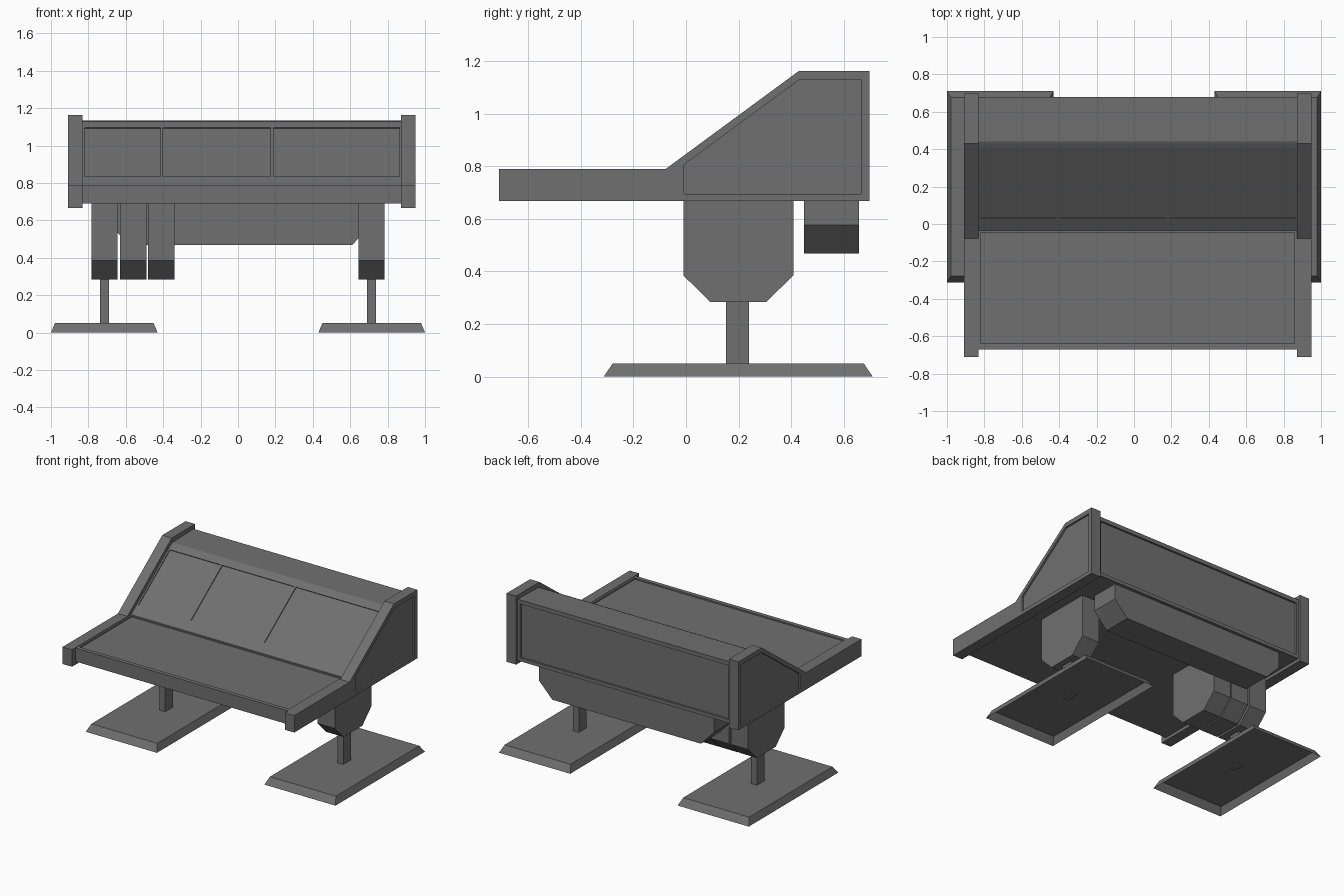
import bpy, bmesh, math

if "Cube" in bpy.data.objects:
    bpy.data.objects.remove(bpy.data.objects["Cube"])

# One dark grey for the whole model
dark = bpy.data.materials.new("dark_grey")
dark.diffuse_color = (0.16, 0.16, 0.16, 1)
dark.use_nodes = True
dark.node_tree.nodes["Principled BSDF"].inputs["Base Color"].default_value = dark.diffuse_color


def finish(name, bm):
    bmesh.ops.recalc_face_normals(bm, faces=bm.faces)
    me = bpy.data.meshes.new(name)
    bm.to_mesh(me)
    bm.free()
    me.materials.append(dark)
    ob = bpy.data.objects.new(name, me)
    bpy.context.collection.objects.link(ob)
    return ob


def extrude(name, profile, lo, hi, axis="x"):
    """Extrude a (y, z) profile along x, or an (x, z) profile along y."""
    put = (lambda a, b, t: (t, a, b)) if axis == "x" else (lambda a, b, t: (a, t, b))
    bm = bmesh.new()
    face = bm.faces.new([bm.verts.new(put(a, b, lo)) for a, b in profile])
    new = bmesh.ops.extrude_face_region(bm, geom=[face])["geom"]
    move = (hi - lo, 0, 0) if axis == "x" else (0, hi - lo, 0)
    bmesh.ops.translate(bm, vec=move,
                        verts=[v for v in new if isinstance(v, bmesh.types.BMVert)])
    return finish(name, bm)


def box(name, x0, x1, y0, y1, z0, z1, inset=(0, 0), open_bottom=False):
    """Box whose top may be drawn inwards to give sloping sides."""
    bm = bmesh.new()
    bmesh.ops.create_cube(bm, size=1)
    for v in bm.verts:
        top = v.co.z > 0
        ix, iy = inset if top else (0, 0)
        v.co = (x1 - ix if v.co.x > 0 else x0 + ix,
                y1 - iy if v.co.y > 0 else y0 + iy, z1 if top else z0)
    ob_faces = [f for f in bm.faces if all(v.co.z == z0 for v in f.verts)]
    bmesh.ops.recalc_face_normals(bm, faces=bm.faces)
    if open_bottom:
        bmesh.ops.delete(bm, geom=ob_faces, context="FACES_ONLY")
    return finish(name, bm)


def cut(ob, cutter):
    mod = ob.modifiers.new("cut", "BOOLEAN")
    mod.operation, mod.solver, mod.object = "DIFFERENCE", "EXACT", cutter
    bpy.context.view_layer.objects.active = ob
    bpy.ops.object.modifier_apply(modifier=mod.name)
    bpy.data.objects.remove(cutter)


# Console body: table, sloping face, rounded top edge
body = extrude("console_body", [
    (-0.67, 0.69), (-0.67, 0.787), (-0.035, 0.787),
    (0.395, 1.10), (0.415, 1.115), (0.44, 1.128), (0.68, 1.134),
    (0.68, 0.69)], -0.84, 0.88)

# Shallow recesses in the table top and the back
cut(body, box("table_cutter", -0.82, 0.858, -0.64, -0.045, 0.777, 0.785 + 0.1))
cut(body, box("back_cutter", -0.815, 0.853, 0.666, 0.8, 0.715, 1.105))

# Three shallow screen recesses in the sloping face
slope = (1.10 - 0.787) / 0.43
face_z = lambda y, d=0: 0.787 + (y + 0.035) * slope + d
for x0, x1 in ((-0.82, -0.415), (-0.40, 0.175), (0.19, 0.863)):
    cut(body, extrude("screen_cutter", [
        (0.035, face_z(0.035, -0.008)), (0.395, face_z(0.395, -0.008)),
        (0.367, face_z(0.367, 0.05)), (0.007, face_z(0.007, 0.05))], x0, x1))

# Side panels with a recess on the outer face
side = [(-0.71, 0.667), (0.697, 0.667), (0.697, 1.163), (0.43, 1.163),
        (-0.077, 0.79), (-0.71, 0.79)]
recess = [(-0.008, 0.694), (0.665, 0.694), (0.665, 1.13), (0.432, 1.13), (-0.008, 0.806)]
for name, x0, x1, c0, c1 in (("left_side_panel", -0.908, -0.832, -1.0, -0.895),
                             ("right_side_panel", 0.872, 0.948, 0.935, 1.0)):
    cut(extrude(name, side, x0, x1), extrude("recess_cutter", recess, c0, c1))

# Hanging pods below the desk
pod = [(-0.01, 0.70), (-0.01, 0.385), (0.092, 0.284), (0.305, 0.284),
       (0.408, 0.385), (0.408, 0.70)]
for i, (x0, x1) in enumerate(((-0.783, -0.645), (-0.63, -0.49),
                              (-0.48, -0.34), (0.643, 0.782))):
    extrude(f"pod_{i + 1}", pod, x0, x1)

# Rear beam with chamfered ends
extrude("rear_beam", [(-0.685, 0.70), (-0.685, 0.577), (-0.58, 0.468), (0.61, 0.468),
                      (0.715, 0.577), (0.715, 0.70)], 0.448, 0.658, axis="y")

# Posts and feet, the feet being hollow underneath
for name, s in (("left", -1), ("right", 1)):
    xs = sorted((s * 0.69, s * 0.737))
    box(f"{name}_post", *xs, 0.152, 0.24, 0.042, 0.30)
    xs = sorted((s * 0.43, s))
    box(f"{name}_foot", *xs, -0.313, 0.71, 0, 0.05, inset=(0.021, 0.034), open_bottom=True)

# Soften only the curved top edge
bpy.ops.object.select_all(action="DESELECT")
body.select_set(True)
bpy.context.view_layer.objects.active = body
bpy.ops.object.shade_smooth_by_angle(angle=math.radians(25))
